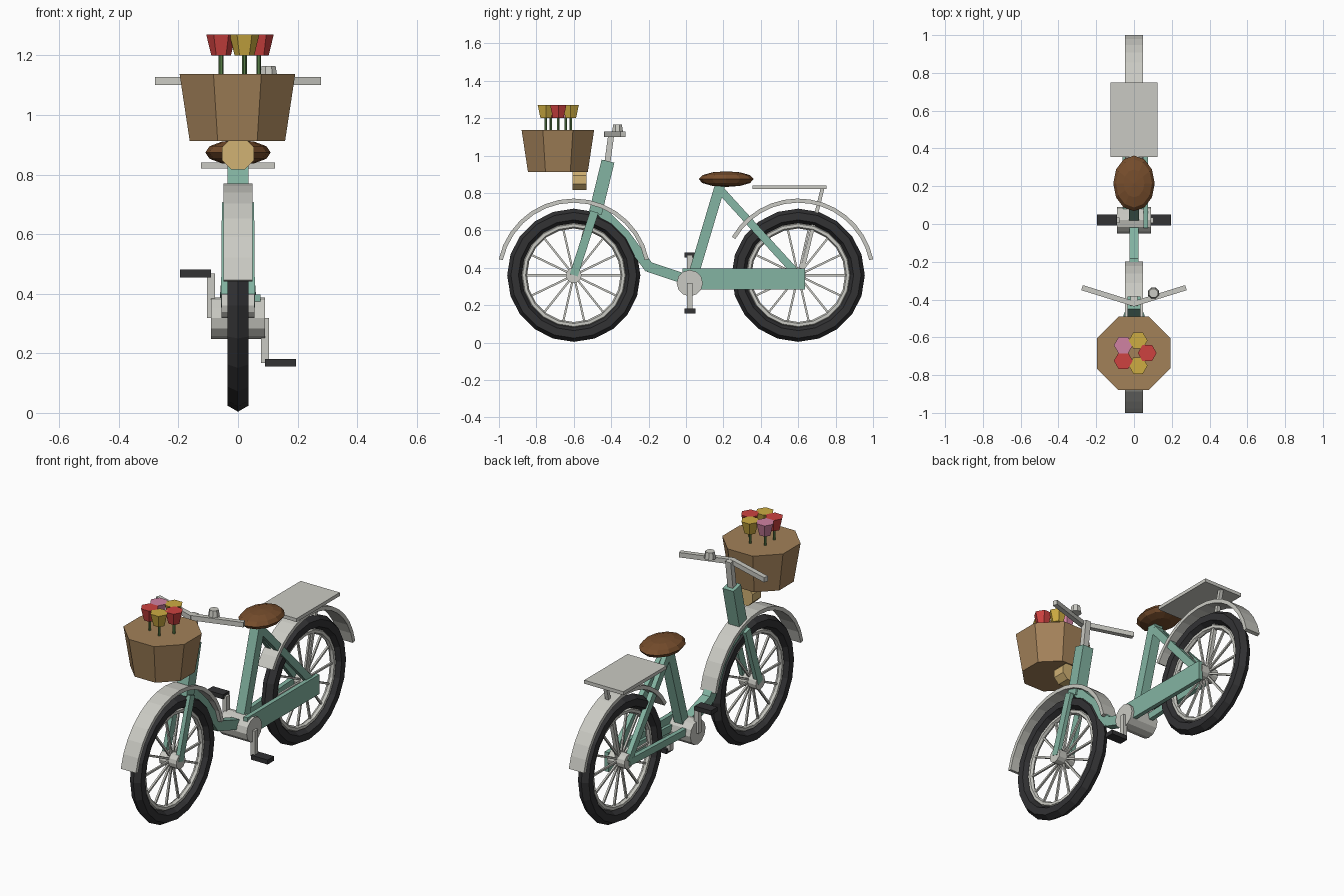
import bpy, bmesh, math
from mathutils import Vector, Matrix

if "Cube" in bpy.data.objects:
    bpy.data.objects.remove(bpy.data.objects["Cube"])


def material(name, srgb):
    m = bpy.data.materials.new(name)
    lin = [((c / 255 + 0.055) / 1.055) ** 2.4 for c in srgb]
    m.diffuse_color = (*lin, 1)
    m.use_nodes = True
    m.node_tree.nodes["Principled BSDF"].inputs["Base Color"].default_value = m.diffuse_color
    return m


TEAL = material("teal paint", (131, 180, 162))
GREY = material("light metal", (202, 202, 195))
DARK = material("dark rubber", (50, 50, 52))
WICKER = material("wicker brown", (162, 129, 89))
LEATHER = material("saddle brown", (118, 77, 44))
TAN = material("lamp tan", (209, 178, 116))
RED = material("red petals", (205, 66, 64))
YELLOW = material("yellow petals", (205, 172, 66))
PINK = material("pink petals", (208, 130, 162))
GREEN = material("stem green", (86, 124, 70))


def make(name, bm, mat):
    bmesh.ops.recalc_face_normals(bm, faces=bm.faces[:])
    me = bpy.data.meshes.new(name)
    bm.to_mesh(me)
    bm.free()
    me.materials.append(mat)
    ob = bpy.data.objects.new(name, me)
    bpy.context.collection.objects.link(ob)
    return ob


def add_box(bm, lo, hi):
    lo, hi = Vector(lo), Vector(hi)
    bmesh.ops.create_cube(bm, size=1, matrix=Matrix.Translation((lo + hi) / 2)
                          @ Matrix.Diagonal((*(hi - lo), 1)))


def box(name, lo, hi, mat):
    bm = bmesh.new()
    add_box(bm, lo, hi)
    return make(name, bm, mat)


def add_beam(bm, a, b, w, d, ref=(1, 0, 0)):
    """Rectangular bar from a to b, w wide along ref and d deep."""
    a, b = Vector(a), Vector(b)
    z = (b - a).normalized()
    x = (Vector(ref) - z * z.dot(Vector(ref))).normalized()
    rot = Matrix((x, z.cross(x), z)).transposed().to_4x4()
    bmesh.ops.create_cube(bm, size=1, matrix=Matrix.Translation((a + b) / 2) @ rot
                          @ Matrix.Diagonal((w, d, (b - a).length, 1)))


def beam(name, a, b, w, d, mat, ref=(1, 0, 0)):
    bm = bmesh.new()
    add_beam(bm, a, b, w, d, ref)
    return make(name, bm, mat)


def frustum(name, centre, axis, r0, r1, h0, h1, sides, mat, twist=0.0):
    """Capped prism running from h0 to h1 along an axis."""
    bm = bmesh.new()
    rings = []
    for r, h in ((r0, h0), (r1, h1)):
        ring = []
        for i in range(sides):
            t = math.tau * i / sides + twist
            u, v = r * math.cos(t), r * math.sin(t)
            p = {"X": (h, u, v), "Y": (u, h, v), "Z": (u, v, h)}[axis]
            ring.append(bm.verts.new(Vector(centre) + Vector(p)))
        bm.faces.new(ring)
        rings.append(ring)
    for i in range(sides):
        j = (i + 1) % sides
        bm.faces.new((rings[0][i], rings[0][j], rings[1][j], rings[1][i]))
    return make(name, bm, mat)


AXLE = 0.36


def torus(name, y, major, minor, segs, sides, mat):
    bpy.ops.mesh.primitive_torus_add(major_radius=major, minor_radius=minor, major_segments=segs,
                                     minor_segments=sides, location=(0, y, AXLE),
                                     rotation=(0, math.pi / 2, 0))
    ob = bpy.context.object
    ob.name = name
    ob.data.materials.append(mat)
    for p in ob.data.polygons:
        p.use_smooth = False


def fender(name, y, start, end, segs=14):
    bm = bmesh.new()
    rings = []
    for i in range(segs + 1):
        t = math.radians(start + (end - start) * i / segs)
        rings.append([bm.verts.new((x, y + r * math.cos(t), AXLE + r * math.sin(t)))
                      for x, r in ((-.048, .388), (.048, .388), (.048, .41), (-.048, .41))])
    for a, b in zip(rings, rings[1:]):
        for k in range(4):
            bm.faces.new((a[k], a[(k + 1) % 4], b[(k + 1) % 4], b[k]))
    bm.faces.new(rings[0])
    bm.faces.new(rings[-1])
    make(name, bm, GREY)


# Wheels with rims, spokes and hubs
for side, y in (("front", -0.6), ("rear", 0.6)):
    torus(side + "_tyre", y, 0.316, 0.04, 20, 6, DARK)
    torus(side + "_rim", y, 0.266, 0.016, 20, 6, GREY)
    frustum(side + "_hub", (0, y, AXLE), "X", .042, .042, -.055, .055, 12, GREY)
    bm = bmesh.new()
    for i in range(14):
        t = math.tau * i / 14
        d = Vector((0, math.cos(t), math.sin(t)))
        add_beam(bm, Vector((0, y, AXLE)) + d * .03, Vector((0, y, AXLE)) + d * .265, .011, .011)
    make(side + "_spokes", bm, GREY)

fender("front_fender", -0.6, 12, 168)
fender("rear_fender", 0.6, 12, 150)

# Frame
beam("head_tube", (0, -.485, .69), (0, -.417, .97), .07, .07, TEAL)
bm = bmesh.new()
path = [(0, -.46, .71), (0, -.33, .58), (0, -.2, .405), (0, .01, .335)]
for a, b in zip(path, path[1:]):
    add_beam(bm, a, Vector(b) + (Vector(b) - Vector(a)).normalized() * .012, .05, .055)
make("down_tube", bm, TEAL)
beam("seat_tube", (0, .03, .33), (0, .185, .85), .055, .055, TEAL)
for side, s in (("left", -1), ("right", 1)):
    beam(side + "_fork", (s * .042, -.49, .70), (s * .045, -.6, .36), .024, .045, TEAL)
    beam(side + "_seat_stay", (s * .012, .18, .82), (s * .048, .6, .36), .028, .042, TEAL)
    beam(side + "_chain_stay", (s * .045, .02, .33), (s * .048, .6, .355), .026, .04, TEAL)
box("chain_guard", (.05, -.02, .285), (.075, .635, .397), TEAL)

# Cranks and pedals
frustum("bottom_bracket", (0, .02, .318), "X", .07, .07, -.09, .09, 12, GREY)
for side, s, up in (("left", -1, 1), ("right", 1, -1)):
    z = .318 + up * .15
    xs = sorted((s * .077, s * .104))
    zs = sorted((.318, z))
    box(side + "_crank", (xs[0], .005, zs[0]), (xs[1], .035, zs[1]), GREY)
    xs = sorted((s * .09, s * .195))
    box(side + "_pedal", (xs[0], -.008, z - .013), (xs[1], .05, z + .013), DARK)

# Saddle
bm = bmesh.new()
bmesh.ops.create_uvsphere(bm, u_segments=12, v_segments=6, radius=1,
                          matrix=Matrix.Translation((0, .215, .874))
                          @ Matrix.Diagonal((.11, .147, .042, 1)))
make("saddle", bm, LEATHER)

# Luggage rack
box("rack_plate", (-.125, .355, .82), (.125, .75, .84), GREY)
beam("rack_strut", (0, .73, .825), (0, .62, .38), .022, .02, GREY)

# Steering
beam("stem", (0, -.422, .95), (0, -.398, 1.125), .035, .032, GREY)
for side, s in (("left", -1), ("right", 1)):
    beam(side + "_handlebar", (s * -.008, -.425, 1.114), (s * .275, -.337, 1.114),
         .028, .028, GREY, ref=(0, 0, 1))
frustum("bell", (.103, -.366, 0), "Z", .032, .025, 1.125, 1.165, 8, GREY, math.pi / 8)

# Basket and lamp
k = 1 / math.cos(math.pi / 8)
frustum("basket", (-.002, -.685, 0), "Z", .16 * k, .194 * k, .912, 1.137, 8, WICKER, math.pi / 8)
frustum("lamp", (0, -.57, .87), "Y", .058, .058, -.038, .038, 8, TAN, math.pi / 8)

# Flowers in a ring
for i, mat in enumerate((RED, YELLOW, PINK, RED, YELLOW)):
    t = math.tau * i / 5
    c = (.07 * math.cos(t), -.683 + .07 * math.sin(t), 0)
    frustum(f"flower_stem_{i}", c, "Z", .008, .008, 1.12, 1.21, 6, GREEN)
    frustum(f"flower_bloom_{i}", c, "Z", .033, .05, 1.2, 1.27, 6, mat)
